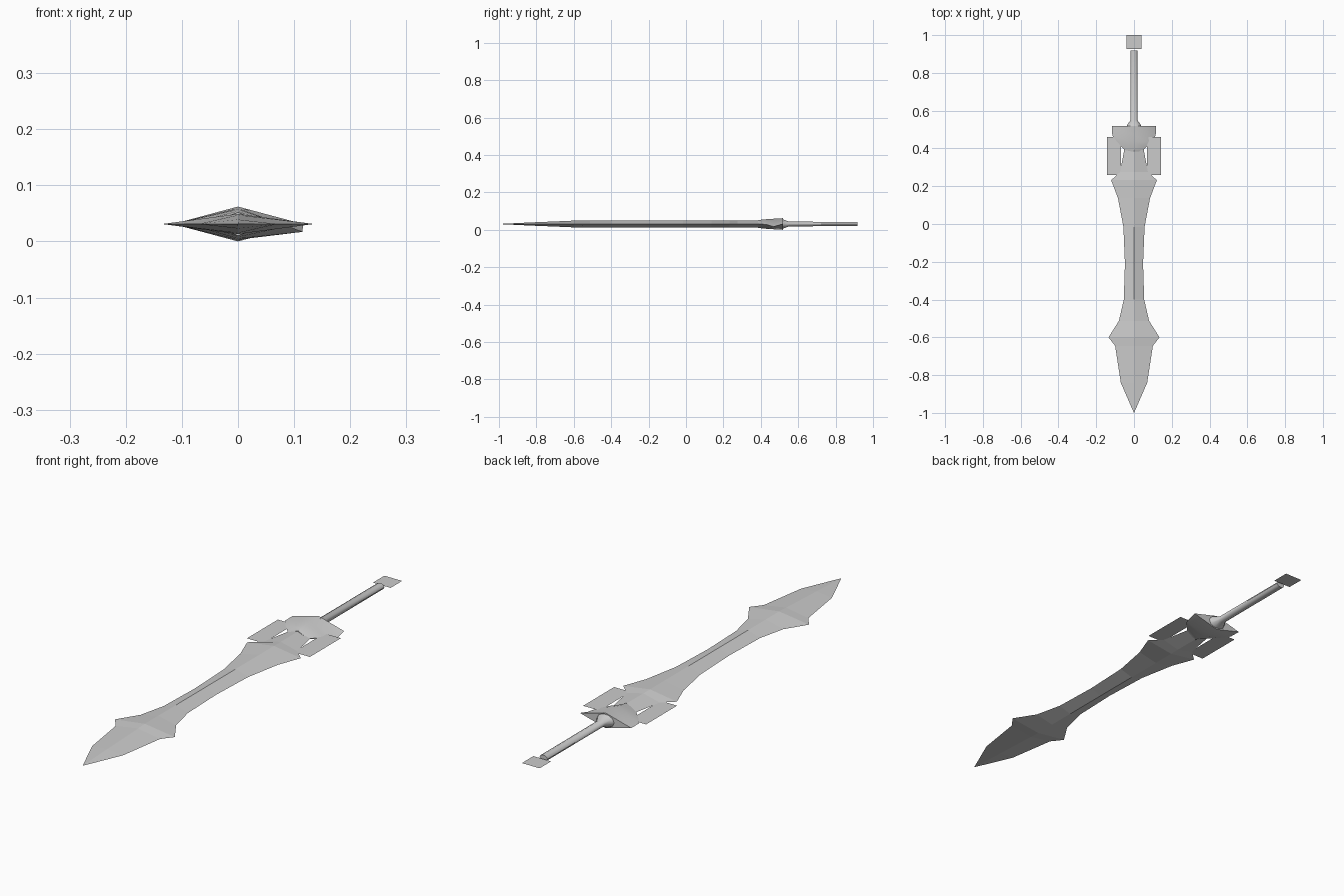
import bpy, bmesh, math

if "Cube" in bpy.data.objects:
    bpy.data.objects.remove(bpy.data.objects["Cube"])

MID = 0.031  # height of the flat centre plane

steel = bpy.data.materials.new("grey steel")
steel.use_nodes = True
steel.diffuse_color = (0.6, 0.6, 0.6, 1)
steel.node_tree.nodes["Principled BSDF"].inputs["Base Color"].default_value = (0.6, 0.6, 0.6, 1)


def finish(name, bm, smooth=None):
    bmesh.ops.remove_doubles(bm, verts=bm.verts, dist=1e-5)
    bmesh.ops.recalc_face_normals(bm, faces=bm.faces)
    mesh = bpy.data.meshes.new(name)
    bm.to_mesh(mesh)
    bm.free()
    obj = bpy.data.objects.new(name, mesh)
    bpy.context.collection.objects.link(obj)
    mesh.materials.append(steel)
    if smooth:
        bpy.ops.object.select_all(action='DESELECT')
        obj.select_set(True)
        bpy.context.view_layer.objects.active = obj
        bpy.ops.object.shade_smooth_by_angle(angle=math.radians(smooth))
    return obj


def loft(name, rings, sides, smooth=None):
    """Skin elliptical rings (y, half width, half height, left corner drop) along y."""
    bm = bmesh.new()
    loops = []
    for y, w, h, drop in rings:
        loop = []
        for i in range(sides):
            a = 2 * math.pi * i / sides
            z = MID + h * math.sin(a) - (drop if i == 0 else 0)
            loop.append(bm.verts.new((w * math.cos(a), y, z)))
        loops.append(loop)
    for a, b in zip(loops, loops[1:]):
        for i in range(sides):
            j = (i + 1) % sides
            bm.faces.new((a[i], a[j], b[j], b[i]))
    bm.faces.new(loops[0])
    bm.faces.new(loops[-1])
    return finish(name, bm, smooth)


def plate(name, x0, x1, y0, y1):
    """Single flat sheet on the centre plane."""
    bm = bmesh.new()
    bm.faces.new([bm.verts.new((x, y, MID)) for x, y in
                  ((x0, y0), (x1, y0), (x1, y1), (x0, y1))])
    return finish(name, bm)


# Blade: diamond section, ridge along the middle, (y, half width, ridge height)
blade_profile = [(0.40, 0.05, 0.018), (0.275, 0.074, 0.018), (0.232, 0.121, 0.018),
                 (0.137, 0.085, 0.018), (-0.015, 0.056, 0.018), (-0.21, 0.048, 0.018),
                 (-0.40, 0.054, 0.018), (-0.513, 0.08, 0.018), (-0.60, 0.135, 0.018),
                 (-0.645, 0.10, 0.016), (-0.84, 0.07, 0.008), (-1.0, 0.0005, 0.0003)]
loft("blade", [(y, w, h, 0) for y, w, h in blade_profile], 4)

# Guard: diamond shell narrowing toward the blade
loft("guard", [(0.385, 0.045, 0.021, 0), (0.405, 0.062, 0.023, 0),
               (0.435, 0.09, 0.026, 0.004), (0.468, 0.115, 0.028, 0.014),
               (0.518, 0.116, 0.031, 0)], 4, 40)

# Grip: slim oval rod flaring into the guard
loft("grip", [(0.51, 0.042, 0.028, 0), (0.525, 0.036, 0.024, 0),
              (0.55, 0.018, 0.013, 0), (0.918, 0.018, 0.012, 0)], 10, 50)

# Flat pommel and side wings
plate("pommel", -0.04, 0.04, 0.926, 1.0)
for side, label in ((1, "left"), (-1, "right")):
    plate(label + "_wing", side * 0.068, side * 0.142, 0.26, 0.46)
